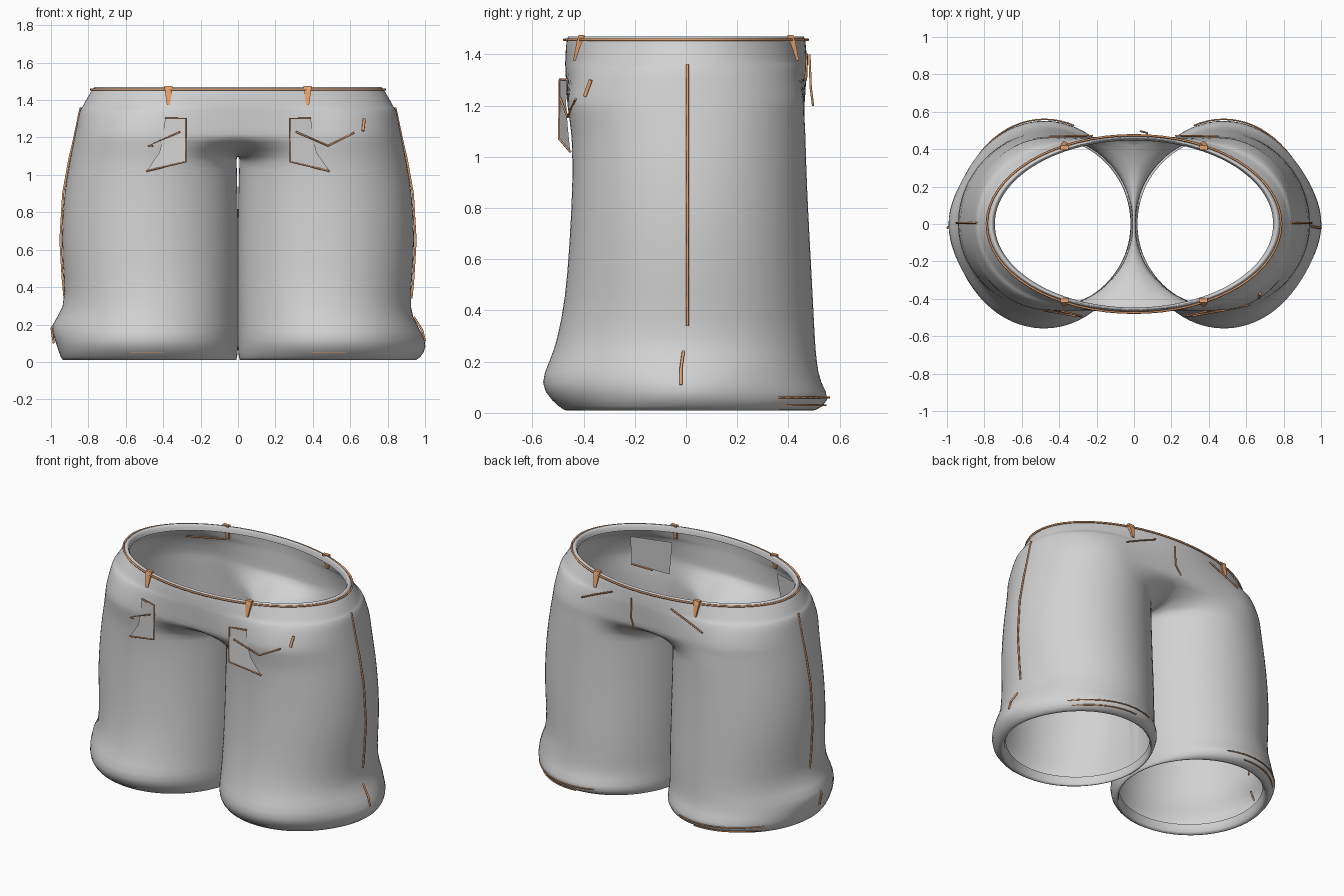
import bpy, bmesh, math
from mathutils import Vector

if "Cube" in bpy.data.objects:
    bpy.data.objects.remove(bpy.data.objects["Cube"])


def material(name, rgb):
    m = bpy.data.materials.new(name)
    m.diffuse_color = (*rgb, 1)
    m.use_nodes = True
    m.node_tree.nodes["Principled BSDF"].inputs["Base Color"].default_value = m.diffuse_color
    return m


CLOTH = material("grey cloth", (0.64, 0.64, 0.64))
THREAD = material("orange thread", (0.8, 0.36, 0.15))

# hip rings: z, half width, half depth, blend from ellipse to twin-leg outline
HIP = [(1.43, .745, .447, 0), (1.46, .75, .452, 0), (1.476, .765, .46, 0), (1.455, .782, .468, 0),
       (1.38, .825, .472, .25), (1.362, .832, .472, .35), (1.354, .846, .472, .5),
       (1.28, .860, .468, .8), (1.21, .874, .464, 1), (1.185, .879, .461, 1)]
# leg rings: z, outer x, inner x, front depth, back depth
LEG = [(1.09, .898, .008, .449, .468), (1.05, .905, .006, .447, .469), (.9, .932, .002, .443, .473),
       (.65, .948, -.003, .457, .486), (.45, .932, -.004, .472, .497), (.28, .918, -.002, .505, .505),
       (.2, .955, -.002, .535, .512), (.115, .967, -.002, .574, .525), (.05, .958, 0, .53, .574),
       (.0, .94, .008, .468, .50), (.014, .91, .018, .455, .47), (.07, .90, .018, .45, .46)]
NO, NI = 36, 10          # segments on the outer arc and along the crotch


def hip_point(row, a, side):
    z, rx, ry, w = row
    ell = Vector((rx * max(0, math.cos(a)), ry * math.sin(a), z))
    t = a * 150 / 90                      # same station measured around the leg
    if abs(t) <= math.pi / 2:
        twin = Vector((.46 + (rx - .46) * math.cos(t), ry * math.sin(t), z))
    else:
        twin = Vector((.46 * (1 - (abs(t) - math.pi / 2) / math.radians(60)), math.copysign(ry, t), z))
    p = ell.lerp(twin, w)
    p.x *= side
    return p


def leg_point(row, a, side):
    z, xo, xi, yf, yb = row
    c, s = math.cos(a), math.sin(a)
    spike = 0.06 * math.exp(-((z - (.08 if side > 0 else .19)) / .06) ** 2) * max(0, c) ** 10
    return Vector((side * ((xo + xi) / 2 + (xo - xi) / 2 * c + spike), s * (yf if s < 0 else yb), z))


def finish(bm, name, mat, smooth=True):
    bmesh.ops.recalc_face_normals(bm, faces=bm.faces)
    me = bpy.data.meshes.new(name)
    bm.to_mesh(me)
    bm.free()
    me.materials.append(mat)
    for p in me.polygons:
        p.use_smooth = smooth
    ob = bpy.data.objects.new(name, me)
    bpy.context.collection.objects.link(ob)
    return ob


# trouser shell: hip loop that splits into two legs along the crotch
bm = bmesh.new()
centre = []
for side in (1, -1):
    def strip(a, b, closed):
        for i in range(len(a) if closed else len(a) - 1):
            j = (i + 1) % len(a)
            bm.faces.new((a[i], a[j], b[j], b[i]))

    arcs = [[bm.verts.new(hip_point(r, math.pi * (i / NO - .5), side)) for i in range(NO + 1)] for r in HIP]
    for a, b in zip(arcs, arcs[1:]):
        strip(a, b, False)
    seam = []
    for k in range(1, NI):
        y = .461 * (1 - 2 * k / NI)
        seam.append(bm.verts.new((0, y, 1.1 + .085 * abs(y / .461) ** 4)))
    centre += seam + [a[i] for a in arcs for i in (0, -1)]
    loop = arcs[-1] + seam
    angles = [math.radians(-150 + 300 * i / NO) for i in range(NO + 1)]
    angles += [math.radians(150 + 60 * k / NI) for k in range(1, NI)]
    for r in LEG:
        ring = [bm.verts.new(leg_point(r, a, side)) for a in angles]
        strip(loop, ring, True)
        loop = ring
bmesh.ops.remove_doubles(bm, verts=centre, dist=0.0008)
shell = finish(bm, "trouser_shell", CLOTH)
sub = shell.modifiers.new("smooth", 'SUBSURF')
sub.levels = sub.render_levels = 1


def cord(name, pts, r=.005, cyclic=False):
    cu = bpy.data.curves.new(name, 'CURVE')
    cu.dimensions = '3D'
    cu.bevel_depth = r
    cu.bevel_resolution = 1
    cu.use_fill_caps = True
    sp = cu.splines.new('POLY')
    sp.points.add(len(pts) - 1)
    for p, co in zip(sp.points, pts):
        p.co = (*co, 1)
    sp.use_cyclic_u = cyclic
    cu.materials.append(THREAD)
    ob = bpy.data.objects.new(name, cu)
    bpy.context.collection.objects.link(ob)


def plate(name, pts):
    bm = bmesh.new()
    bm.faces.new([bm.verts.new(p) for p in pts])
    finish(bm, name, CLOTH, False)


# waistband stitching
cord("waist_stitching", [(.787 * math.cos(t), .475 * math.sin(t), 1.457)
                         for t in (2 * math.pi * i / 64 for i in range(64))], .006, True)

# belt loops: tapered tabs around the waistband
for sx in (1, -1):
    for sy in (1, -1):
        bm = bmesh.new()
        vs = []
        for z, w, y in ((1.476, .022, .408), (1.45, .019, .416), (1.375, .008, .43)):
            for u in (-1, 1):
                for d in (-.013, .011):
                    vs.append(bm.verts.new((sx * .372 + u * w, sy * (y + d), z)))
        for f in ((0, 1, 3, 2), (8, 10, 11, 9)):
            bm.faces.new([vs[i] for i in f])
        for b in (0, 4):
            for i, j in ((0, 1), (1, 3), (3, 2), (2, 0)):
                bm.faces.new([vs[k] for k in (b + i, b + j, b + 4 + j, b + 4 + i)])
        finish(bm, "belt_loop", THREAD, False)

# front pockets: thin flaps with corded edges, and bags inside the hip
for s in (1, -1):
    edge = [(s * .39, -.466, 1.302), (s * .28, -.492, 1.302), (s * .28, -.495, 1.07), (s * .49, -.452, 1.02)]
    plate("pocket_flap", edge + [(s * .42, -.462, 1.12), (s * .40, -.468, 1.2)])
    cord("pocket_edge", edge)
    tip = (.62, -.432, 1.225) if s > 0 else (.455, -.468, 1.155)
    cord("pocket_stitching", [(s * .31, -.492, 1.23), (s * .482, -.462, 1.155), (s * tip[0], *tip[1:])])
    plate("pocket_bag", [(s * .39, -.41, 1.35), (s * .65, -.335, 1.35), (s * .65, -.35, 1.16), (s * .42, -.425, 1.12)])
    cord("pocket_bag_stitching", [(s * .65, -.345, 1.16), (s * .52, -.39, 1.135)])
cord("coin_pocket_stitching", [(.675, -.372, 1.30), (.668, -.395, 1.235)], .008)

# side seams following the leg outline
for s in (1, -1):
    cord("side_seam", [(s * x, .006, z) for x, z in
                       ((.842, 1.36), (.875, 1.2), (.903, 1.08), (.935, .9), (.95, .65), (.938, .45), (.928, .34))], .006)
cord("lower_side_seam", [(.94, -.01, .24), (.985, -.02, .17), (1.0, -.02, .11)], .006)
cord("lower_side_seam", [(-.955, -.01, .24), (-.997, -.02, .18), (-.985, -.015, .10)], .006)

# back seams, one of them also stitched on the inside
cord("back_centre_seam", [(.07, .482, 1.40), (.07, .487, 1.27), (.035, .496, 1.2)])
for s in (1, -1):
    cord("back_yoke_seam", [(s * .22, .472, 1.40), (s * .34, .47, 1.35), (s * .45, .468, 1.30)])
cord("inner_yoke_seam", [(-.37, .40, 1.38), (-.62, .335, 1.36)])

# hem stitching arcs on the back, and short ones on the front
for s in (1, -1):
    for z, a0, a1, k in ((.06, 40, 110, .975), (.03, 20, 95, .95), (.05, -100, -78, .98)):
        row = (z, *LEG[8][1:])
        c = Vector((s * .479, 0, z))
        pts = [leg_point(row, math.radians(a0 + (a1 - a0) * i / 14), s) for i in range(15)]
        cord("hem_stitching", [c + (p - c) * k for p in pts], .004)
